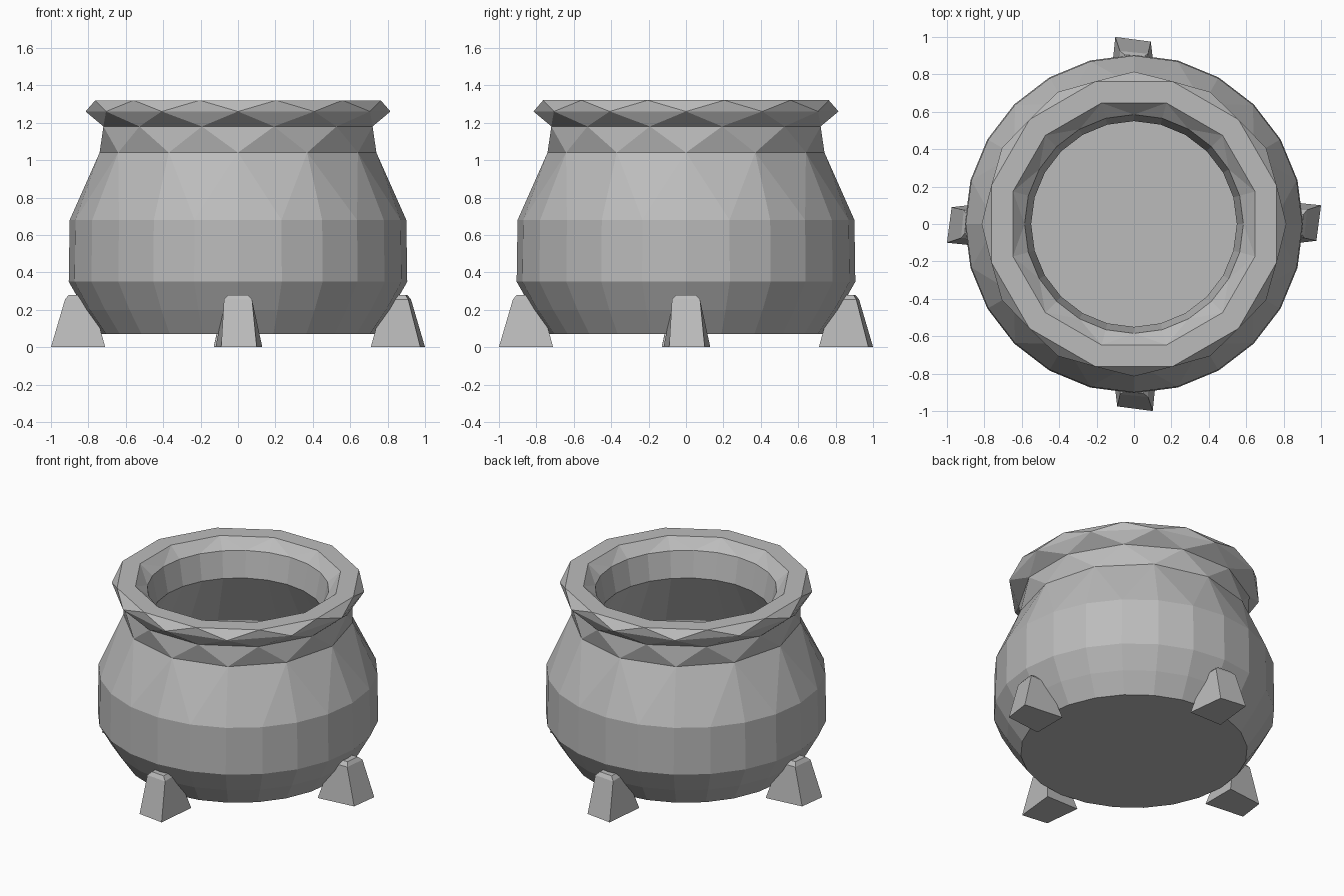
import bpy, bmesh, math
from mathutils import Matrix

cube = bpy.data.objects.get("Cube")
if cube:
    bpy.data.objects.remove(cube, do_unlink=True)

iron = bpy.data.materials.new("grey iron")
iron.use_nodes = True
GREY = (0.5, 0.5, 0.5, 1)
iron.diffuse_color = GREY
iron.node_tree.nodes["Principled BSDF"].inputs["Base Color"].default_value = GREY


def finish(bm, name):
    bmesh.ops.recalc_face_normals(bm, faces=bm.faces)
    mesh = bpy.data.meshes.new(name)
    bm.to_mesh(mesh)
    bm.free()
    mesh.materials.append(iron)
    obj = bpy.data.objects.new(name, mesh)
    bpy.context.collection.objects.link(obj)
    return obj


def ring(bm, radius, z, sides, turn):
    """Ring of vertices; turn is a fraction of one side."""
    step = math.tau / sides
    return [bm.verts.new((radius * math.cos((i + turn) * step),
                          radius * math.sin((i + turn) * step), z))
            for i in range(sides)]


def stitch(bm, a, b, turn_a, turn_b):
    """Join two rings, with quads where they line up and triangles elsewhere."""
    na, nb = len(a), len(b)
    if na == nb and turn_a == turn_b:
        for i in range(na):
            j = (i + 1) % na
            bm.faces.new((a[i], a[j], b[j], b[i]))
        return
    i = j = 0
    while i < na or j < nb:
        next_a = (i + 0.5 + turn_a) / na
        next_b = (j + 0.5 + turn_b) / nb
        if j >= nb or (i < na and next_a <= next_b):
            bm.faces.new((a[i], a[(i + 1) % na], b[j % nb]))
            i += 1
        else:
            bm.faces.new((a[i % na], b[(j + 1) % nb], b[j]))
            j += 1


# Pot: outer wall up to the rim, then the inner wall down to the floor
PROFILE = [
    # radius, height, sides, turn
    (0.73, 0.07, 24, 0),
    (0.82, 0.20, 24, 0),
    (0.905, 0.35, 24, 0),
    (0.90, 0.68, 24, 0),
    (0.74, 1.04, 12, 0),
    (0.745, 1.18, 12, 0.5),
    (0.815, 1.26, 12, 0),
    (0.79, 1.32, 12, 0.5),
    (0.67, 1.32, 12, 0.5),
    (0.585, 1.25, 24, 0),
    (0.55, 1.07, 24, 0),
    (0.75, 0.68, 24, 0),
    (0.75, 0.38, 24, 0),
    (0.62, 0.18, 24, 0),
]
bm = bmesh.new()
rings = [ring(bm, *row) for row in PROFILE]
for k in range(len(rings) - 1):
    stitch(bm, rings[k], rings[k + 1], PROFILE[k][3], PROFILE[k + 1][3])
bm.faces.new(rings[0])
bm.faces.new(rings[-1])
finish(bm, "pot")

# Feet: tapered, slightly skewed blocks, one on each side
FOOT_LAYERS = [
    (0, [(-0.10, -1.0), (0.09, -0.975), (0.12, -0.71), (-0.13, -0.71)]),
    (0.255, [(-0.075, -0.925), (0.075, -0.91), (0.07, -0.78), (-0.07, -0.78)]),
    (0.28, [(-0.05, -0.905), (0.05, -0.895), (0.05, -0.80), (-0.05, -0.80)]),
]
for name, angle in (("front", 0), ("left", 90), ("back", 180), ("right", 270)):
    bm = bmesh.new()
    # flip across so the skew runs the right way round
    loops = [[bm.verts.new((-x, y, z)) for x, y in pts] for z, pts in FOOT_LAYERS]
    for low, high in zip(loops, loops[1:]):
        stitch(bm, low, high, 0, 0)
    bm.faces.new(loops[0])
    bm.faces.new(loops[-1])
    bm.transform(Matrix.Rotation(math.radians(angle), 4, "Z"))
    finish(bm, name + "_foot")
